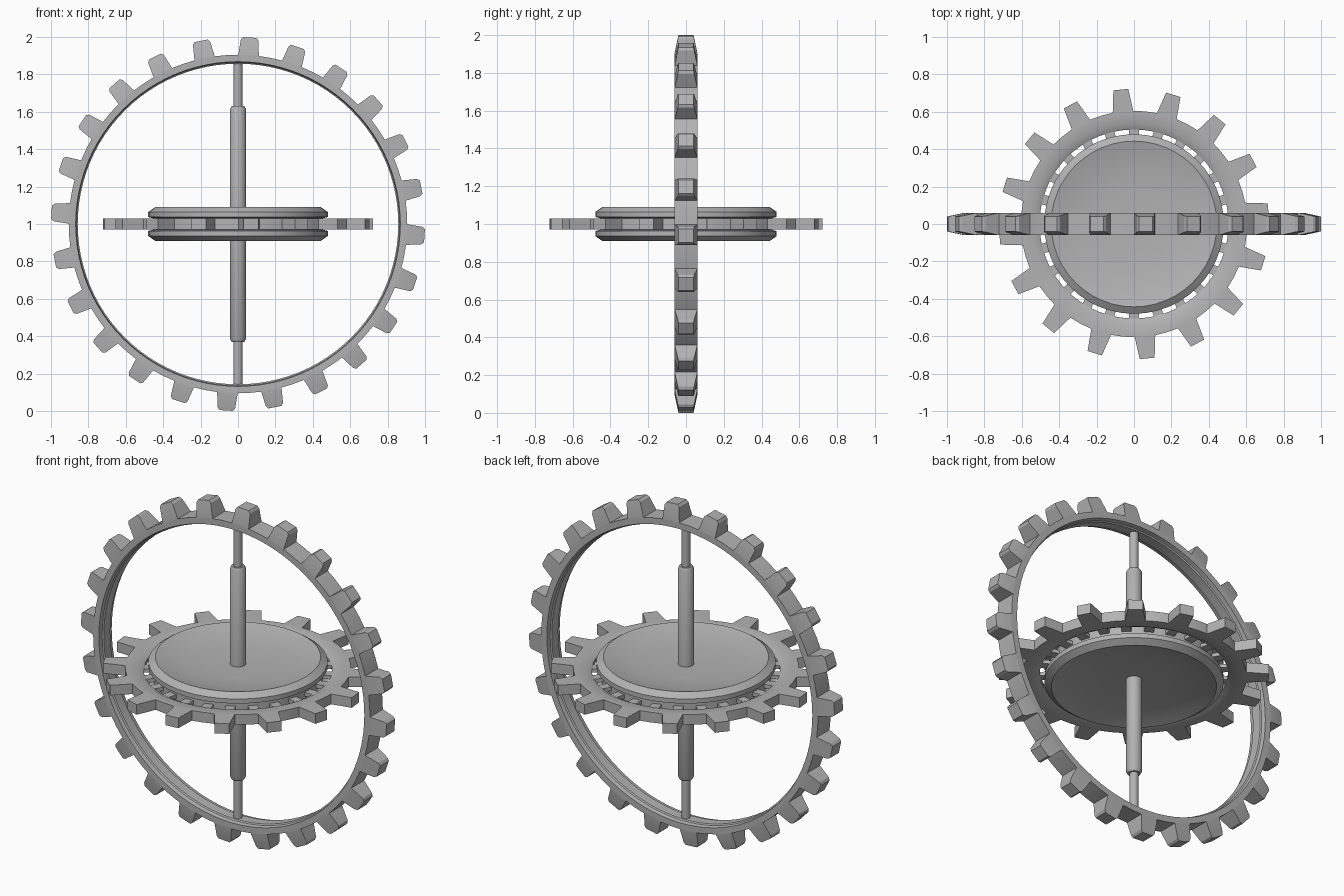
import bpy, bmesh, math
from mathutils import Matrix, Vector

if "Cube" in bpy.data.objects:
    bpy.data.objects.remove(bpy.data.objects["Cube"])

grey = bpy.data.materials.new("steel_grey")
grey.diffuse_color = (0.45, 0.45, 0.45, 1)
grey.use_nodes = True
grey.node_tree.nodes["Principled BSDF"].inputs["Base Color"].default_value = grey.diffuse_color
CENTRE = Matrix.Translation((0, 0, 1))
UPRIGHT = CENTRE @ Matrix.Rotation(math.radians(90), 4, 'X')


def finish(bm, name, matrix=CENTRE, angle=30):
    bmesh.ops.recalc_face_normals(bm, faces=bm.faces)
    bm.transform(matrix)
    me = bpy.data.meshes.new(name)
    bm.to_mesh(me)
    bm.free()
    me.materials.append(grey)
    ob = bpy.data.objects.new(name, me)
    bpy.context.collection.objects.link(ob)
    bpy.ops.object.select_all(action='DESELECT')
    ob.select_set(True)
    bpy.context.view_layer.objects.active = ob
    bpy.ops.object.shade_smooth_by_angle(angle=math.radians(angle))
    return ob


def lathe(profile, steps, closed):
    """Revolve (radius, height) points round z."""
    bm = bmesh.new()
    vs = [bm.verts.new((r, 0, z)) for r, z in profile]
    pairs = list(zip(vs, vs[1:])) + ([(vs[-1], vs[0])] if closed else [])
    es = [bm.edges.new(p) for p in pairs]
    bmesh.ops.spin(bm, geom=vs + es, cent=(0, 0, 0), axis=(0, 0, 1),
                   angle=math.tau, steps=steps, use_merge=True)
    bmesh.ops.remove_doubles(bm, verts=bm.verts, dist=1e-5)
    return bm


def add_spokes(bm, count, first_deg, sections):
    """Radial blocks lofted through (radius, half width, half thickness)."""
    for i in range(count):
        rot = Matrix.Rotation(math.radians(first_deg) + i * math.tau / count, 3, 'Z')
        rings = [[bm.verts.new(rot @ Vector((r, sy * w, sz * t)))
                  for sy, sz in ((-1, -1), (1, -1), (1, 1), (-1, 1))]
                 for r, w, t in sections]
        bm.faces.new(rings[0])
        bm.faces.new(rings[-1])
        for a, b in zip(rings, rings[1:]):
            for k in range(4):
                bm.faces.new((a[k], a[(k + 1) % 4], b[(k + 1) % 4], b[k]))


# Large upright gear ring with a raised inner track
bm = lathe([(0.905, -0.06), (0.905, 0.06), (0.868, 0.06), (0.864, 0.035), (0.857, 0.03),
            (0.857, -0.03), (0.864, -0.035), (0.868, -0.06)], 96, True)
finish(bm, "outer_gear_ring", UPRIGHT)
bm = bmesh.new()
add_spokes(bm, 24, 86.4, [(0.89, 0.056, 0.06), (0.905, 0.055, 0.06),
                          (0.985, 0.047, 0.043), (0.999, 0.036, 0.040)])
finish(bm, "outer_gear_teeth", UPRIGHT, 15)

# Horizontal gear ring, its inner edge chamfered
bm = lathe([(0.605, -0.03), (0.605, 0.03), (0.54, 0.03), (0.505, 0.012),
            (0.505, -0.012), (0.54, -0.03)], 64, True)
finish(bm, "inner_gear_ring")
bm = bmesh.new()
add_spokes(bm, 16, 95.6, [(0.585, 0.058, 0.03), (0.605, 0.055, 0.03), (0.722, 0.040, 0.03)])
finish(bm, "inner_gear_teeth", angle=15)

# Small bridges joining the gear to the flywheel
bm = bmesh.new()
add_spokes(bm, 24, 0, [(0.43, 0.026, 0.011), (0.52, 0.026, 0.011)])
finish(bm, "gear_bridges")

# Flywheel: two dished discs with a groove between them
half = [(0.0, 0.05), (0.18, 0.05), (0.30, 0.06), (0.39, 0.076), (0.443, 0.09),
        (0.48, 0.064), (0.48, 0.037), (0.455, 0.031)]
profile = half + [(r, -z) for r, z in reversed(half)]
finish(lathe(profile, 48, False), "flywheel")

# Axle: thick middle, thin ends
half = [(0.0, 0.862), (0.024, 0.862), (0.024, 0.63), (0.034, 0.63), (0.044, 0.612)]
profile = half + [(r, -z) for r, z in reversed(half)]
finish(lathe(profile, 24, False), "axle")
